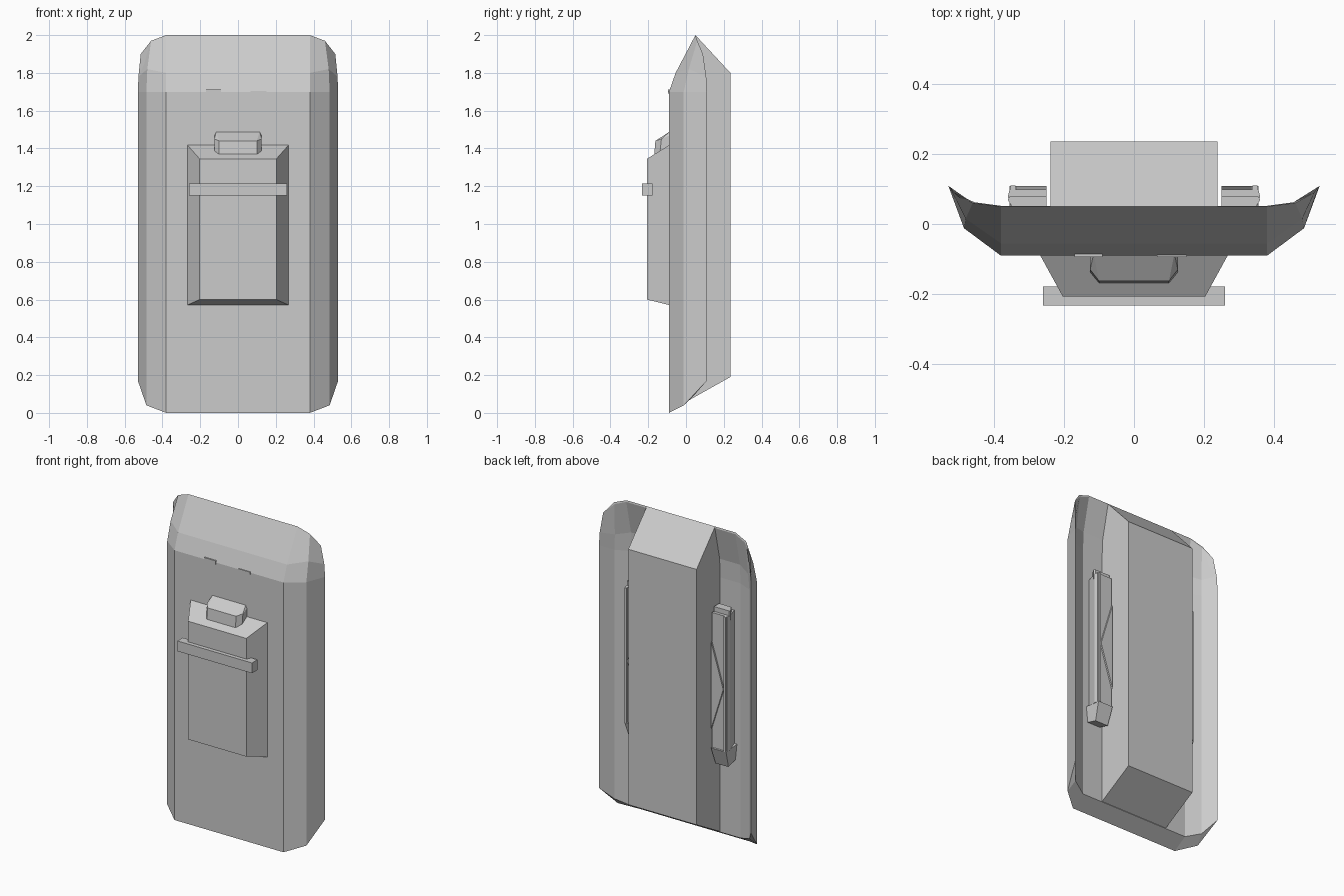
import bpy, bmesh

if "Cube" in bpy.data.objects:
    bpy.data.objects.remove(bpy.data.objects["Cube"])


def finish(bm, name, mirror=False):
    bmesh.ops.recalc_face_normals(bm, faces=bm.faces)
    mesh = bpy.data.meshes.new(name)
    bm.to_mesh(mesh)
    bm.free()
    ob = bpy.data.objects.new(name, mesh)
    bpy.context.collection.objects.link(ob)
    if mirror:
        ob.modifiers.new("mirror", 'MIRROR')
    return ob


def hull(name, pts, mirror=False):
    """Convex flat-faced solid around the given points."""
    bm = bmesh.new()
    for p in pts:
        bm.verts.new(p)
    bmesh.ops.convex_hull(bm, input=bm.verts)
    bmesh.ops.dissolve_limit(bm, angle_limit=0.01, verts=bm.verts, edges=bm.edges)
    return finish(bm, name, mirror)


def box(name, x, y, z, mirror=False):
    return hull(name, [(a, b, c) for a in x for b in y for c in z], mirror)


def rect(w, y, z0, z1):
    return [(s * w, y, z) for s in (-1, 1) for z in (z0, z1)]


# Curved shell: vertical columns (bottom to top) on the right half, mirrored into a ring
front = [(.38, -.09, 0), (.38, -.09, 1.7), (.38, -.055, 1.8), (.38, .05, 2)]
bend = [(.485, -.012, .04), (.485, -.012, 1.7), (.48, .015, 1.82), (.46, .06, 1.97)]
rim = [(.53, .11, .17), (.53, .11, 1.7), (.527, .107, 1.78), (.515, .09, 1.9)]
inner_bend = [(.47, .04, .09), (.47, .04, 1.66), (.465, .045, 1.76), (.455, .062, 1.96)]
inner = [(.38, 0, .055), (.38, 0, 1.66), (.38, .005, 1.78), (.38, .052, 1.99)]
right = [front, bend, rim, inner_bend, inner]
left = [[(-x, y, z) for x, y, z in c] for c in reversed(right)]
bm = bmesh.new()
cols = [[bm.verts.new(p) for p in c] for c in right + left]
for i, a in enumerate(cols):
    b = cols[(i + 1) % len(cols)]
    for j in range(3):
        bm.faces.new((a[j], b[j], b[j + 1], a[j + 1]))
for k in (0, 3):
    v = [c[k] for c in cols]
    for f in ((0, 1, 3, 4), (1, 2, 3), (9, 8, 6, 5), (8, 7, 6), (0, 4, 5, 9)):
        bm.faces.new([v[i] for i in f])
finish(bm, "shell")

# Deep central box on the back, with sloped top and bottom
profile = [(-.05, .03), (.235, .19), (.235, 1.8), (.05, 2), (-.04, 1.78)]
hull("back_box", [(s * .238, y, z) for s in (-1, 1) for y, z in profile])

# Front pack with bevelled sides, crossbar and cap
hull("front_pack", rect(.27, -.085, .57, 1.42) + rect(.203, -.207, .6, 1.345))
box("crossbar", (-.26, .26), (-.232, -.178), (1.15, 1.215))
cap = [(.1, -.168, 1.37), (.1, -.162, 1.44), (.115, -.085, 1.49), (.125, -.085, 1.37),
       (.125, -.138, 1.38), (.125, -.13, 1.45), (.125, -.085, 1.47)]
hull("pack_cap", [(s * x, y, z) for s in (-1, 1) for x, y, z in cap])

# Small catches on the hood seam
box("left_catch", (-.17, -.09), (-.094, -.07), (1.69, 1.712))
box("right_catch", (.065, .15), (-.094, -.07), (1.69, 1.705))

# Side modules behind the shell, one on each side of the box
section = [(.25, -.005), (.25, .098), (.355, .098), (.36, .078), (.335, .04), (.335, -.005)]
hull("side_module", [(x, y, z) for x, y in section for z in (.63, 1.48)], True)
hull("module_top", [(x, .5 * y + .03, z) for x, y in section for z in (1.45, 1.51)], True)
hull("module_foot", [(.255, 0, .54), (.345, 0, .54), (.255, .07, .52), (.345, .07, .52),
                     (.25, 0, .64), (.355, 0, .64), (.25, .108, .63), (.355, .108, .63)], True)
hull("module_arrow", [(x, y, z) for y in (.09, .108)
                      for x, z in ((.25, 1.3), (.335, 1.02), (.25, .75))], True)
box("module_rail", (.338, .352), (.09, .11), (.63, 1.48), True)
